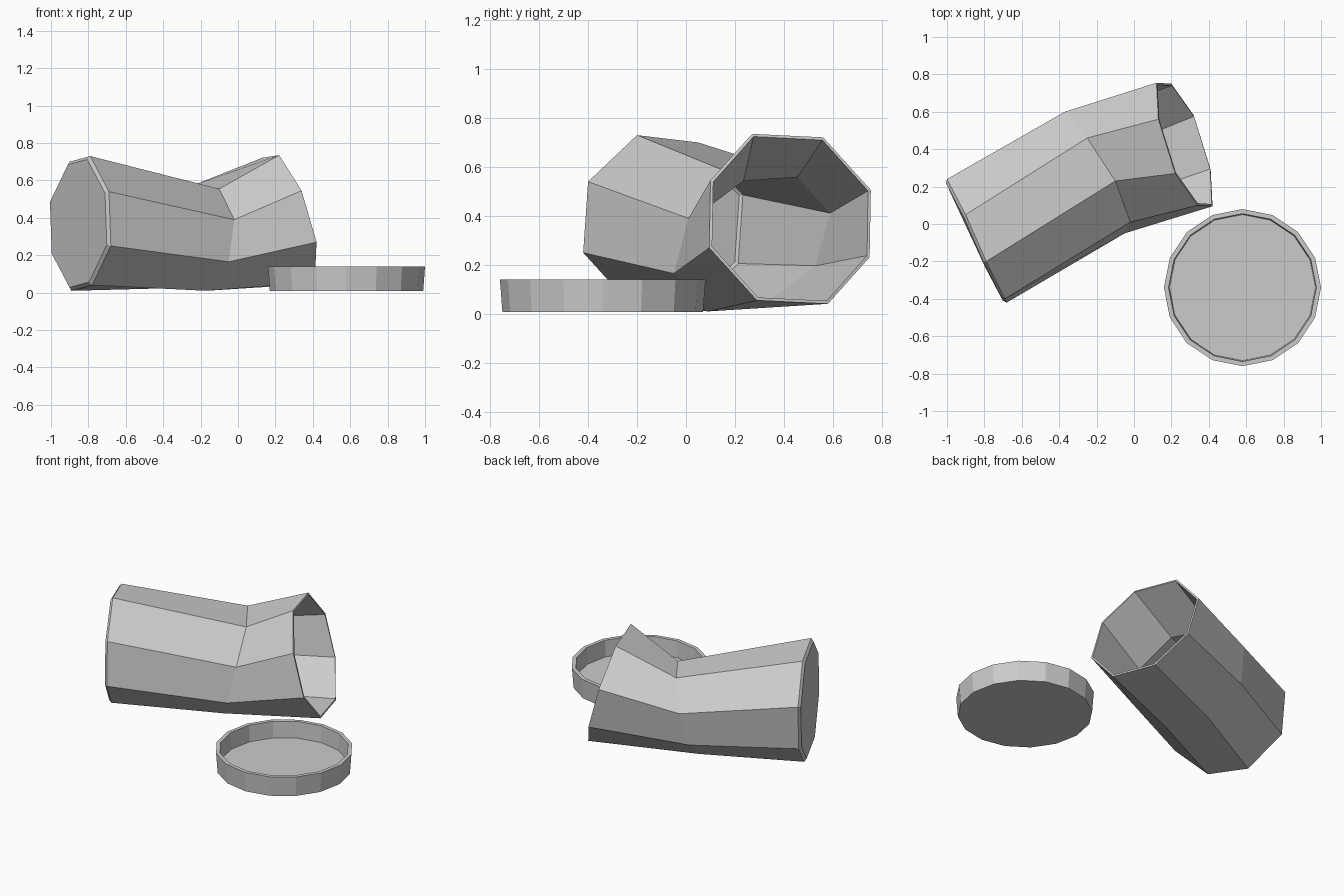
import bpy, bmesh, math
from mathutils import Vector

cube = bpy.data.objects.get("Cube")
if cube:
    bpy.data.objects.remove(cube, do_unlink=True)

# One plain metal colour
metal = bpy.data.materials.new("grey_metal")
metal.use_nodes = True
colour = (0.6, 0.6, 0.6, 1)
metal.diffuse_color = colour
metal.node_tree.nodes["Principled BSDF"].inputs["Base Color"].default_value = colour


def finish(name, bm):
    bmesh.ops.recalc_face_normals(bm, faces=bm.faces)
    mesh = bpy.data.meshes.new(name)
    bm.to_mesh(mesh)
    bm.free()
    mesh.materials.append(metal)
    obj = bpy.data.objects.new(name, mesh)
    bpy.context.collection.objects.link(obj)
    return obj


def bridge(bm, lower, upper):
    count = len(lower)
    for i in range(count):
        j = (i + 1) % count
        bm.faces.new((lower[i], lower[j], upper[j], upper[i]))


def octagon(centre, half):
    """Four corners plus their reflections through the centre."""
    centre = Vector(centre)
    corners = [Vector(p) for p in half]
    return corners + [2 * centre - p for p in corners]


# Dented can body: closed end, crushed middle and open end
base_centre = Vector((-0.84, -0.09, 0.37))
base = octagon(base_centre, [(-0.79, -0.20, 0.73), (-0.69, -0.40, 0.54),
                             (-0.68, -0.42, 0.25), (-0.78, -0.23, 0.04)])
dent = octagon((-0.21, 0.275, 0.29), [(-0.10, 0.23, 0.555), (-0.02, 0.01, 0.39),
                                      (-0.05, -0.05, 0.165), (-0.17, 0.09, 0.01)])
mouth = octagon((0.27, 0.425, 0.388), [(0.22, 0.27, 0.735), (0.34, 0.10, 0.545),
                                       (0.42, 0.095, 0.27), (0.41, 0.29, 0.055)])

# Slightly narrower end plate makes the bevelled rim of the closed end
outward = (base[0] - base[1]).cross(base[2] - base[1]).normalized()
if outward.x > 0:
    outward.negate()
end_plate = [base_centre + (p - base_centre) * 0.95 + outward * 0.015 for p in base]

bm = bmesh.new()
rings = [[bm.verts.new(p) for p in ring] for ring in (end_plate, base, dent, mouth)]
bm.faces.new(rings[0])
for lower, upper in zip(rings, rings[1:]):
    bridge(bm, lower, upper)
can = finish("can_body", bm)
# Normals of the open shell must point away from its middle
if can.data.polygons[0].normal.dot(outward) < 0:
    can.data.flip_normals()
wall = can.modifiers.new("wall", "SOLIDIFY")
wall.thickness = 0.013
wall.offset = -1

# Shallow lid lying open side up
SIDES = 16
profile = [(0.41, 0.008), (0.42, 0.14), (0.395, 0.14), (0.39, 0.03)]
bm = bmesh.new()
rings = []
for radius, height in profile:
    rings.append([bm.verts.new((0.58 + radius * math.cos(math.tau * i / SIDES),
                                -0.34 + radius * math.sin(math.tau * i / SIDES),
                                height)) for i in range(SIDES)])
for lower, upper in zip(rings, rings[1:]):
    bridge(bm, lower, upper)
bm.faces.new(rings[0])
bm.faces.new(rings[-1])
finish("can_lid", bm)
